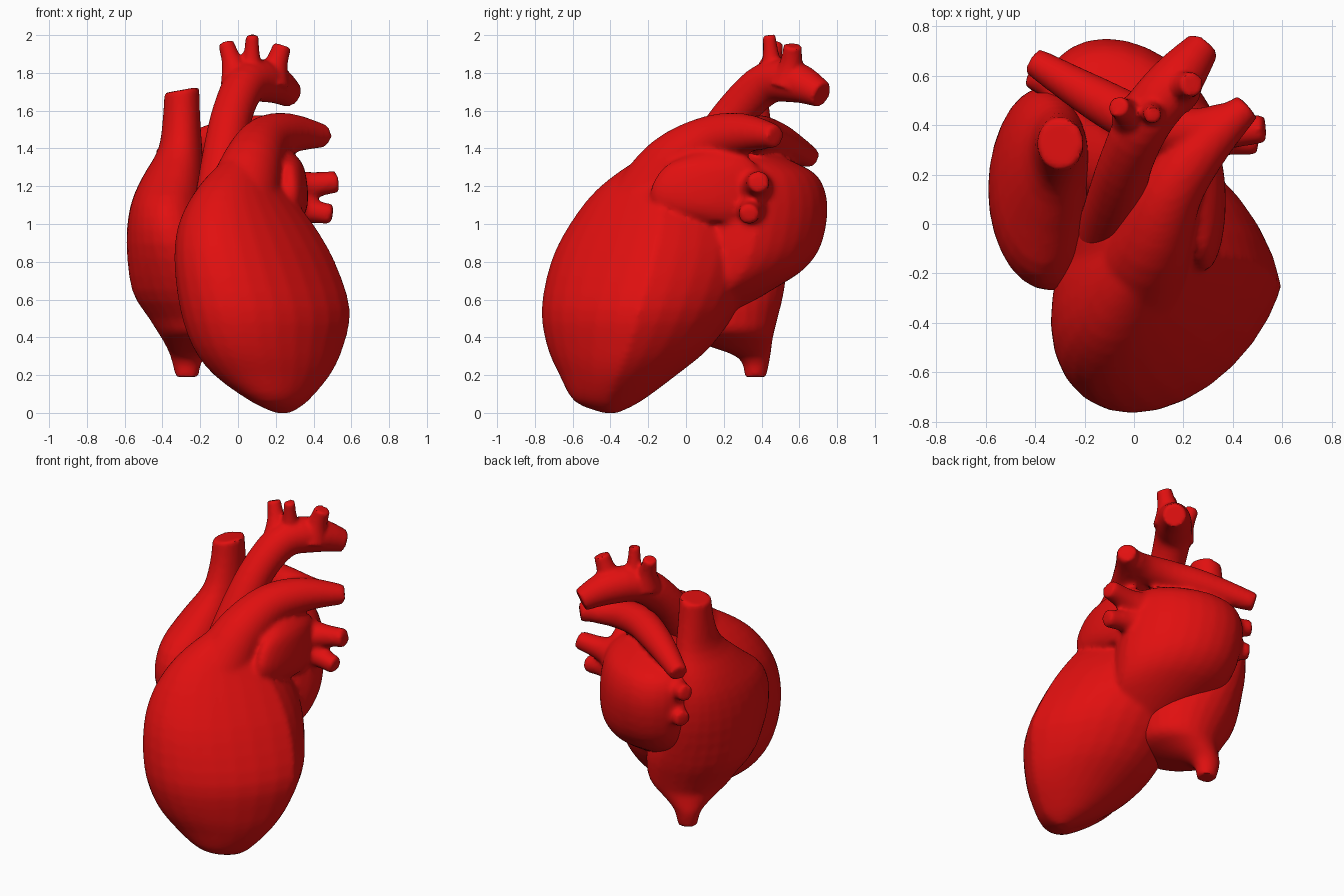
import bpy, bmesh, math
from mathutils import Vector
from mathutils.bvhtree import BVHTree

if "Cube" in bpy.data.objects:
    bpy.data.objects.remove(bpy.data.objects["Cube"])

red = bpy.data.materials.new("heart_red")
red.diffuse_color = (0.75, 0.005, 0.005, 1)
red.use_nodes = True
red.node_tree.nodes["Principled BSDF"].inputs["Base Color"].default_value = red.diffuse_color
SIDES = 28


def smooth_rows(rows, steps):
    """Catmull-Rom interpolation through rows of numbers."""
    out = []
    for i in range(len(rows) - 1):
        a, b, c, d = (rows[max(i - 1, 0)], rows[i], rows[i + 1],
                      rows[min(i + 2, len(rows) - 1)])
        for k in range(steps):
            t = k / steps
            out.append([0.5 * (2 * q + (r - p) * t + (2 * p - 5 * q + 4 * r - s) * t * t
                               + (3 * q - p - 3 * r + s) * t ** 3)
                        for p, q, r, s in zip(a, b, c, d)])
    out.append(list(rows[-1]))
    return out


def skin(name, rings):
    """Bridge rings of points and cap both ends."""
    bm = bmesh.new()
    loops = [[bm.verts.new(p) for p in ring] for ring in rings]
    for lo, hi in zip(loops, loops[1:]):
        for j in range(SIDES):
            k = (j + 1) % SIDES
            bm.faces.new((lo[j], lo[k], hi[k], hi[j]))
    bm.faces.new(loops[0][::-1])
    bm.faces.new(loops[-1])
    bmesh.ops.recalc_face_normals(bm, faces=bm.faces)
    mesh = bpy.data.meshes.new(name)
    bm.to_mesh(mesh)
    bm.free()
    mesh.materials.append(red)
    ob = bpy.data.objects.new(name, mesh)
    bpy.context.collection.objects.link(ob)
    return ob


def chamber(name, rows, front=0.0, rear=0.0, tilt=0.0, steps=3):
    """Stack of level ovals, each row is z, x min, x max, y min, y max.
    front and rear skew those halves sideways."""
    rings = []
    n = (len(rows) - 1) * steps
    for i, (z, x0, x1, y0, y1) in enumerate(smooth_rows(rows, steps)):
        cx, cy, hx, hy = (x0 + x1) / 2, (y0 + y1) / 2, (x1 - x0) / 2, (y1 - y0) / 2
        lean = tilt * (i / n) ** 4
        ring = []
        for j in range(SIDES):
            t = math.tau * j / SIDES
            s = math.sin(t)
            dx = hx * math.cos(t) + hy * s * (front if s < 0 else rear)
            ring.append((cx + dx, cy + hy * s, z + lean * dx))
        rings.append(ring)
    return skin(name, rings)


def vessel(name, rows, steps=4):
    """Round tube, each row is x, y, z, radius."""
    pts = smooth_rows(rows, steps)
    pos = [Vector(p[:3]) for p in pts]
    rings, side, last = [], None, None
    for i, p in enumerate(pos):
        d = (pos[min(i + 1, len(pos) - 1)] - pos[max(i - 1, 0)]).normalized()
        side = last.rotation_difference(d) @ side if last else d.orthogonal().normalized()
        last = d
        up = d.cross(side)
        rings.append([p + pts[i][3] * (side * math.cos(math.tau * j / SIDES)
                                       + up * math.sin(math.tau * j / SIDES))
                      for j in range(SIDES)])
    return skin(name, rings)


def branch(name, base, tip, r, flare):
    """Short side vessel that widens where it leaves its parent."""
    mid = [(a + b) / 2 for a, b in zip(base, tip)]
    return vessel(name, [(*base, r * flare), (*mid, r * 1.3), (*tip, r)])


def fuse(name, parts, voxel, rounds):
    """Merge overlapping parts into one skin and soften the joins."""
    bpy.ops.object.select_all(action='DESELECT')
    for p in parts:
        p.select_set(True)
    ob = parts[0]
    bpy.context.view_layer.objects.active = ob
    if len(parts) > 1:
        bpy.ops.object.join()
    ob.name = name
    m = ob.modifiers.new("merge", 'REMESH')
    m.mode, m.voxel_size = 'VOXEL', voxel
    s = ob.modifiers.new("soften", 'SMOOTH')
    s.factor, s.iterations = 0.5, rounds
    for mod in ("merge", "soften"):
        bpy.ops.object.modifier_apply(modifier=mod)
    bpy.ops.object.shade_smooth_by_angle(angle=math.radians(45))
    return ob


# Main pumping body, apex at the bottom
ventricles = chamber("ventricles", [
    (0.00, 0.20, 0.28, -0.44, -0.36),
    (0.06, 0.08, 0.37, -0.59, -0.24),
    (0.20, -0.11, 0.49, -0.67, -0.05),
    (0.35, -0.215, 0.56, -0.735, 0.13),
    (0.55, -0.275, 0.595, -0.765, 0.27),
    (0.80, -0.30, 0.515, -0.715, 0.36),
    (1.00, -0.28, 0.40, -0.615, 0.34),
    (1.18, -0.195, 0.26, -0.475, 0.22),
    (1.32, -0.08, 0.17, -0.29, 0.08),
    (1.38, 0.02, 0.10, -0.16, 0.00)], front=0.33, rear=-0.18)

# Rear left chamber and its ear-like flap
left_atrium = chamber("left_atrium", [
    (0.56, -0.10, 0.22, 0.00, 0.30),
    (0.67, -0.22, 0.31, 0.00, 0.49),
    (0.77, -0.30, 0.345, 0.00, 0.635),
    (0.90, -0.34, 0.355, 0.00, 0.72),
    (1.10, -0.36, 0.335, 0.03, 0.75),
    (1.25, -0.34, 0.30, 0.08, 0.70),
    (1.33, -0.24, 0.23, 0.16, 0.57),
    (1.375, -0.08, 0.10, 0.26, 0.45)], rear=-0.28)
auricle = chamber("left_auricle", [
    (1.01, 0.25, 0.33, 0.06, 0.28),
    (1.08, 0.205, 0.365, -0.15, 0.36),
    (1.18, 0.195, 0.37, -0.19, 0.38),
    (1.30, 0.20, 0.35, -0.12, 0.38),
    (1.36, 0.22, 0.31, 0.00, 0.32),
    (1.385, 0.24, 0.28, 0.08, 0.26)])

# Pulmonary trunk sweeping into the left artery, and the right artery behind
trunk = vessel("pulmonary_trunk", [
    (0.02, -0.20, 1.12, 0.20), (0.075, -0.07, 1.32, 0.16),
    (0.15, 0.13, 1.445, 0.13), (0.28, 0.31, 1.48, 0.105),
    (0.46, 0.475, 1.465, 0.060)])
right_artery = vessel("right_pulmonary_artery", [
    (0.38, 0.43, 1.465, 0.065), (0.24, 0.38, 1.475, 0.09),
    (0.06, 0.40, 1.475, 0.10), (-0.15, 0.505, 1.435, 0.09),
    (-0.41, 0.66, 1.35, 0.058)])

# Pulmonary veins, two on each side
veins = [branch(*v, 2.3) for v in (
    ("upper_left_vein", (0.20, 0.36, 1.18), (0.53, 0.385, 1.225), 0.058),
    ("lower_left_vein", (0.21, 0.36, 1.10), (0.50, 0.33, 1.05), 0.054),
    ("upper_right_vein", (-0.20, 0.50, 1.17), (-0.425, 0.605, 1.20), 0.052),
    ("lower_right_vein", (-0.18, 0.50, 1.03), (-0.405, 0.61, 1.02), 0.052))]
body = fuse("ventricles_left_atrium_and_lung_vessels",
            [ventricles, left_atrium, auricle, trunk, right_artery] + veins, 0.016, 8)

# Right chamber running into the upper and lower great veins
right_side = fuse("right_atrium_and_great_veins", [chamber("right_atrium", [
    (0.19, -0.33, -0.21, 0.31, 0.425),
    (0.29, -0.355, -0.18, 0.28, 0.445),
    (0.36, -0.385, -0.06, 0.10, 0.455),
    (0.42, -0.42, 0.06, -0.05, 0.465),
    (0.50, -0.47, 0.09, -0.10, 0.485),
    (0.65, -0.56, 0.08, -0.20, 0.52),
    (0.90, -0.59, -0.08, -0.27, 0.55),
    (1.10, -0.57, -0.17, -0.21, 0.55),
    (1.25, -0.51, -0.18, -0.04, 0.53),
    (1.40, -0.425, -0.19, 0.12, 0.48),
    (1.55, -0.40, -0.20, 0.19, 0.45),
    (1.71, -0.39, -0.205, 0.22, 0.43)], tilt=0.18)], 0.016, 3)

# Aorta with its three arch branches
arch = vessel("aorta_tube", [
    (-0.12, -0.06, 1.05, 0.12), (-0.07, 0.12, 1.38, 0.115),
    (-0.025, 0.27, 1.60, 0.108), (0.05, 0.43, 1.745, 0.112),
    (0.17, 0.58, 1.75, 0.108), (0.28, 0.72, 1.685, 0.07)])
arch_branches = [branch(*b, 2.3) for b in (
    ("first_arch_branch", (0.0, 0.43, 1.76), (-0.065, 0.475, 1.96), 0.042),
    ("middle_arch_branch", (0.07, 0.46, 1.78), (0.075, 0.44, 2.00), 0.034),
    ("last_arch_branch", (0.17, 0.55, 1.75), (0.235, 0.565, 1.945), 0.048))]
aorta = fuse("aorta", [arch] + arch_branches, 0.013, 2)

# Remove the walls buried inside a neighbouring part
groups = [body, right_side, aorta]
trees = []
for ob in groups:
    bm = bmesh.new()
    bm.from_mesh(ob.data)
    trees.append(BVHTree.FromBMesh(bm))
    bm.free()


def buried(point, tree):
    loc, normal, _, _ = tree.find_nearest(point)
    return (point - loc).dot(normal) < -0.02


for ob, own in zip(groups, trees):
    bm = bmesh.new()
    bm.from_mesh(ob.data)
    hidden = [f for f in bm.faces
              if any(buried(f.calc_center_median(), t) for t in trees if t is not own)]
    bmesh.ops.delete(bm, geom=hidden, context='FACES')
    bm.to_mesh(ob.data)
    bm.free()
